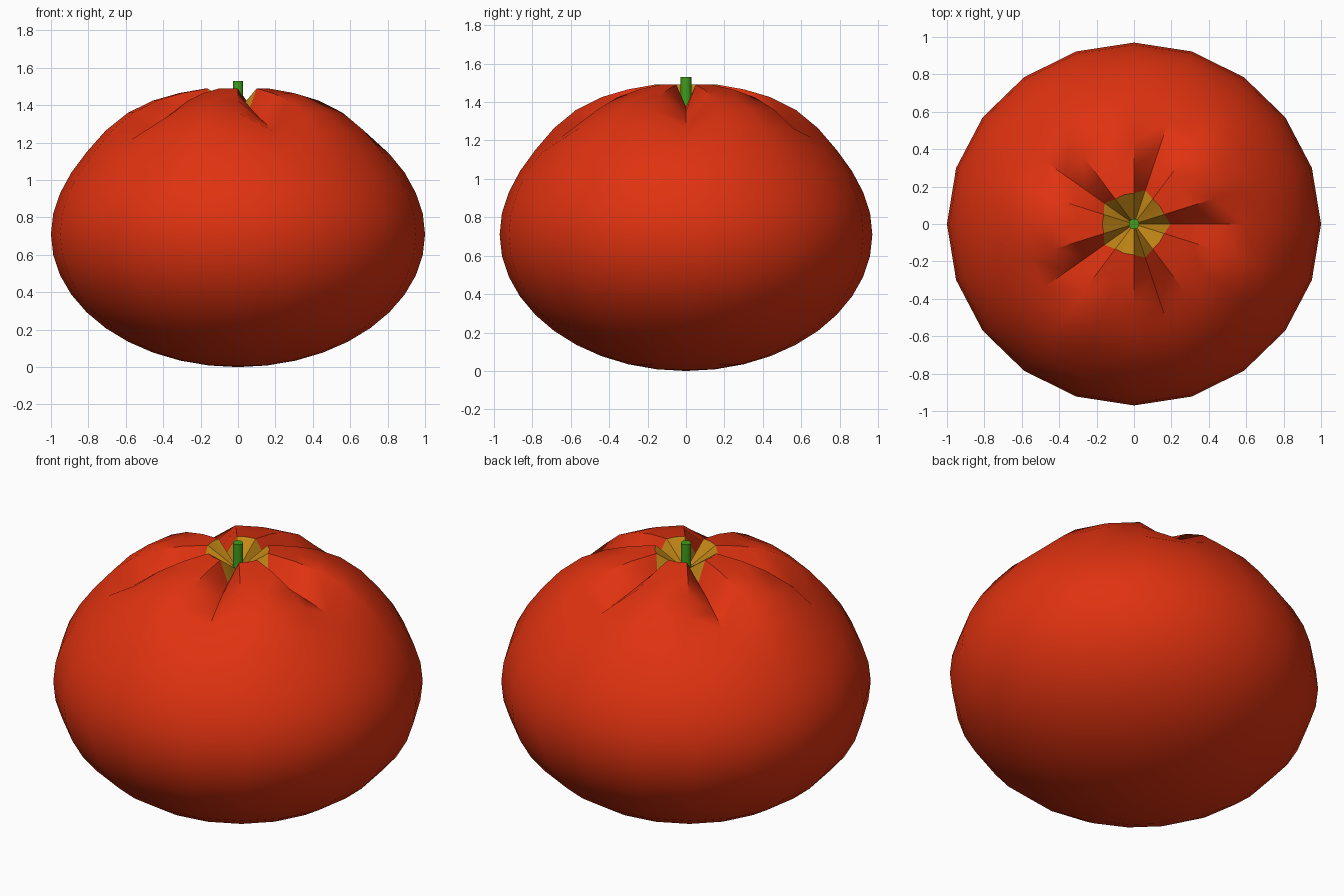
import bpy, bmesh, math

if "Cube" in bpy.data.objects:
    bpy.data.objects.remove(bpy.data.objects["Cube"])

def material(name, rgb):
    m = bpy.data.materials.new(name)
    m.diffuse_color = (*rgb, 1)
    m.use_nodes = True
    m.node_tree.nodes["Principled BSDF"].inputs["Base Color"].default_value = m.diffuse_color
    return m

red = material("tomato red", (0.74, 0.032, 0.005))
ochre = material("ochre yellow", (0.54, 0.24, 0.008))
green = material("stem green", (0.05, 0.34, 0.01))

SEG = 20
# lower half: squashed hemisphere; upper half: (radius, lobe height, crease height)
profile = []
for i in range(1, 11):
    a = math.radians(9 * i)
    z = 0.71 * (1 - math.cos(a))
    profile.append((math.sin(a), z, z))
profile += [(0.988, 0.82, 0.82), (0.951, 0.93, 0.93), (0.891, 1.04, 1.04),
            (0.809, 1.15, 1.14), (0.707, 1.265, 1.215), (0.588, 1.36, 1.265),
            (0.454, 1.425, 1.31), (0.314, 1.465, 1.35), (0.17, 1.49, 1.375)]

# tomato body with five creases running into the stem pit
bm = bmesh.new()
rings = []
for k, (r, zl, zc) in enumerate(profile):
    ring = []
    for s in range(SEG):
        crease = s % 4 == 0
        rr = r * 1.15 if crease and k == len(profile) - 1 else r
        a = math.tau * s / SEG
        ring.append(bm.verts.new((rr * math.cos(a), 0.97 * rr * math.sin(a), zc if crease else zl)))
    rings.append(ring)
bottom = bm.verts.new((0, 0, 0))
pit = bm.verts.new((0, 0, 1.37))
for s in range(SEG):
    t = (s + 1) % SEG
    bm.faces.new((bottom, rings[0][t], rings[0][s]))
    for lo, hi in zip(rings, rings[1:]):
        bm.faces.new((lo[s], lo[t], hi[t], hi[s]))
    # yellow patch around the stem
    bm.faces.new((rings[-1][s], rings[-1][t], pit)).material_index = 1
mesh = bpy.data.meshes.new("tomato_body")
bm.to_mesh(mesh)
bm.free()
body = bpy.data.objects.new("tomato_body", mesh)
bpy.context.collection.objects.link(body)
mesh.materials.append(red)
mesh.materials.append(ochre)

# stem
bpy.ops.mesh.primitive_cylinder_add(vertices=16, radius=0.028, depth=0.18, location=(0, 0, 1.44))
stem = bpy.context.object
stem.name = "stem"
stem.data.materials.append(green)

# smooth shading, sharp at creases and stem rim
for ob in (body, stem):
    bpy.ops.object.select_all(action='DESELECT')
    ob.select_set(True)
    bpy.context.view_layer.objects.active = ob
    bpy.ops.object.shade_smooth_by_angle(angle=math.radians(45))
